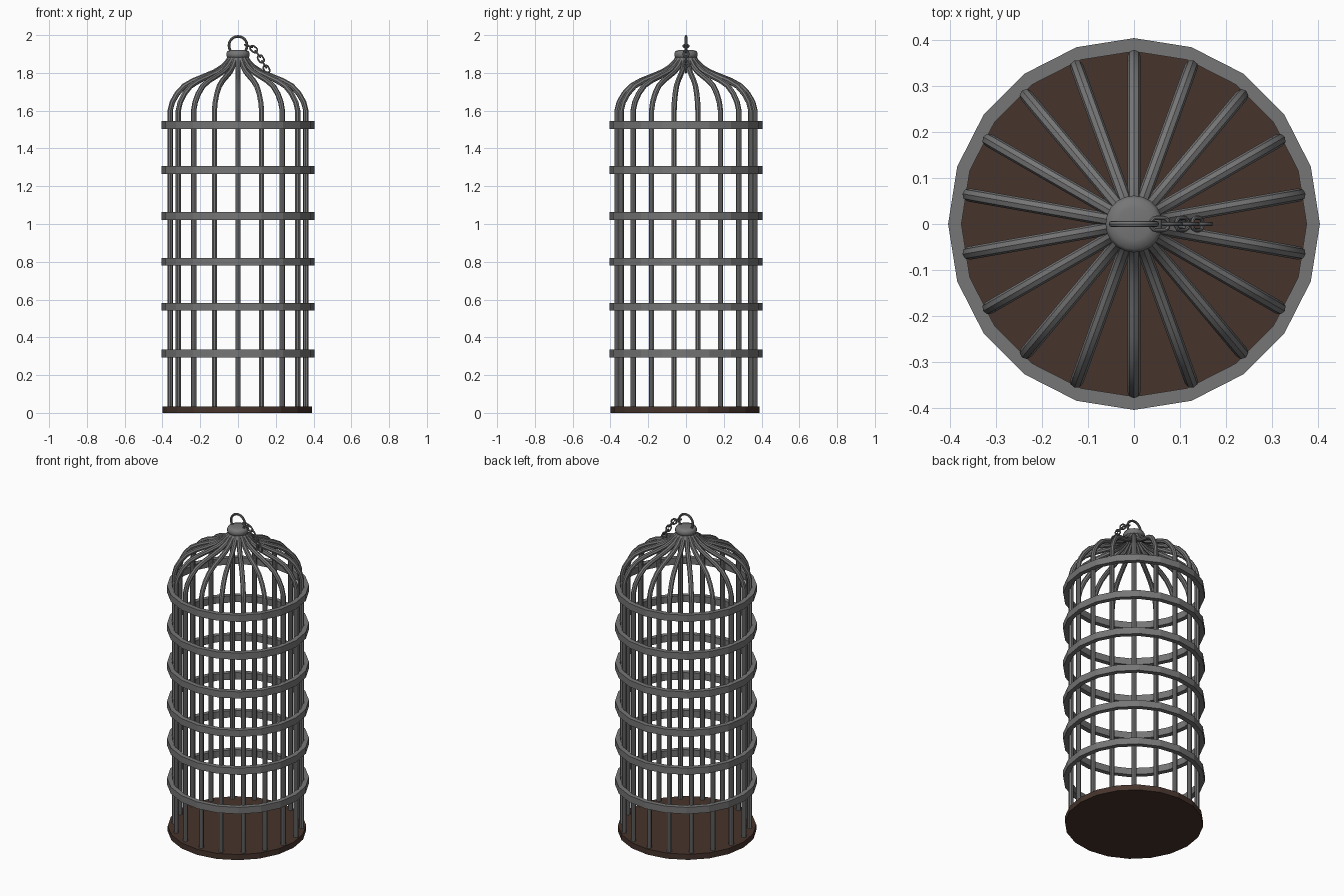
import bpy, bmesh, math
from mathutils import Vector, Matrix

if "Cube" in bpy.data.objects:
    bpy.data.objects.remove(bpy.data.objects["Cube"])

def material(name, rgb):
    m = bpy.data.materials.new(name)
    m.diffuse_color = (*rgb, 1)
    m.use_nodes = True
    m.node_tree.nodes["Principled BSDF"].inputs["Base Color"].default_value = m.diffuse_color
    return m

IRON = material("grey_iron", (0.18, 0.18, 0.18))
WOOD = material("dark_brown_wood", (0.061, 0.034, 0.025))

def finish(bm, name, mat, smooth=True, angle=40):
    bmesh.ops.recalc_face_normals(bm, faces=bm.faces)
    me = bpy.data.meshes.new(name)
    bm.to_mesh(me)
    bm.free()
    me.materials.append(mat)
    ob = bpy.data.objects.new(name, me)
    bpy.context.collection.objects.link(ob)
    if smooth:
        bpy.ops.object.select_all(action='DESELECT')
        ob.select_set(True)
        bpy.context.view_layer.objects.active = ob
        bpy.ops.object.shade_smooth_by_angle(angle=math.radians(angle))
    return ob

def tube(bm, pts, r, mat=Matrix(), closed=False, sides=8):
    """Sweep a round section along a path lying in the local XZ plane."""
    pts = [Vector((x, 0, z)) for x, z in pts]
    n, rings = len(pts), []
    for i, p in enumerate(pts):
        a = pts[(i - 1) % n] if closed else pts[max(i - 1, 0)]
        b = pts[(i + 1) % n] if closed else pts[min(i + 1, n - 1)]
        t = (b - a).normalized()
        side = Vector((t.z, 0, -t.x))
        rings.append([bm.verts.new(mat @ (p + side * r * math.cos(k * math.tau / sides)
                      + Vector((0, r * math.sin(k * math.tau / sides), 0)))) for k in range(sides)])
    for i in range(n if closed else n - 1):
        A, B = rings[i], rings[(i + 1) % n]
        for k in range(sides):
            j = (k + 1) % sides
            bm.faces.new((A[k], A[j], B[j], B[k]))
    if not closed:
        bm.faces.new(rings[0])
        bm.faces.new(rings[-1])

def lathe(bm, prof, sides, closed=False):
    """Revolve (radius, z) profile around z; capped unless closed."""
    rows = [[bm.verts.new((r * math.cos(k * math.tau / sides), r * math.sin(k * math.tau / sides), z))
             for k in range(sides)] for r, z in prof]
    n = len(rows)
    for i in range(n if closed else n - 1):
        A, B = rows[i], rows[(i + 1) % n]
        for k in range(sides):
            j = (k + 1) % sides
            bm.faces.new((A[k], A[j], B[j], B[k]))
    if not closed:
        bm.faces.new(rows[0])
        bm.faces.new(rows[-1])

# wooden floor disc
bm = bmesh.new()
lathe(bm, [(0.395, 0), (0.395, 0.035)], 20)
floor = finish(bm, "floor", WOOD, smooth=False)
floor.location = (-0.004, -0.005, 0)

# bars curving into the dome
bar_path = [(0.365, 0.02), (0.365, 1.60), (0.353, 1.645), (0.327, 1.69), (0.29, 1.73),
            (0.24, 1.758), (0.18, 1.782), (0.125, 1.805), (0.085, 1.83), (0.055, 1.86), (0.035, 1.895)]
bm = bmesh.new()
for i in range(18):
    tube(bm, bar_path, 0.0145, Matrix.Rotation(math.radians(90 + 20 * i), 4, 'Z'))
finish(bm, "bars", IRON)

# horizontal hoops
for i, z in enumerate((0.315, 0.562, 0.80, 1.042, 1.286, 1.525)):
    bm = bmesh.new()
    lathe(bm, [(0.376, z - .021), (0.405, z - .021), (0.405, z + .021), (0.376, z + .021)], 20, True)
    finish(bm, f"hoop_{i + 1}", IRON, smooth=False)

# top knob
bm = bmesh.new()
lathe(bm, [(0.04, 1.872), (0.056, 1.88), (0.062, 1.89), (0.062, 1.905), (0.055, 1.916),
           (0.035, 1.921)], 20)
finish(bm, "knob", IRON, angle=60)

# hanging ring
bm = bmesh.new()
tube(bm, [(0.048 * math.cos(a * math.tau / 24), 1.945 + 0.048 * math.sin(a * math.tau / 24))
          for a in range(24)], 0.007, closed=True)
finish(bm, "hanging_ring", IRON)

# chain links, alternately turned about their long axis
def stadium(half, w):
    out = []
    for s in (1, -1):
        for k in range(7):
            a = math.radians(-90 + 30 * k)
            out.append((s * (half - w + w * math.cos(a)), s * w * math.sin(a)))
    return out

bm = bmesh.new()
links = [(0.056, 1.942, 20), (0.083, 1.926, 40), (0.105, 1.900, 52),
         (0.121, 1.874, 58), (0.138, 1.846, 58), (0.151, 1.820, 62)]
for i, (x, z, slope) in enumerate(links):
    m = (Matrix.Translation((x, 0, z)) @ Matrix.Rotation(math.radians(slope), 4, 'Y')
         @ Matrix.Rotation(math.radians(90 if i % 2 == 0 else 0), 4, 'X'))
    tube(bm, stadium(0.0215, 0.0135), 0.0045, m, closed=True)
finish(bm, "chain", IRON)
